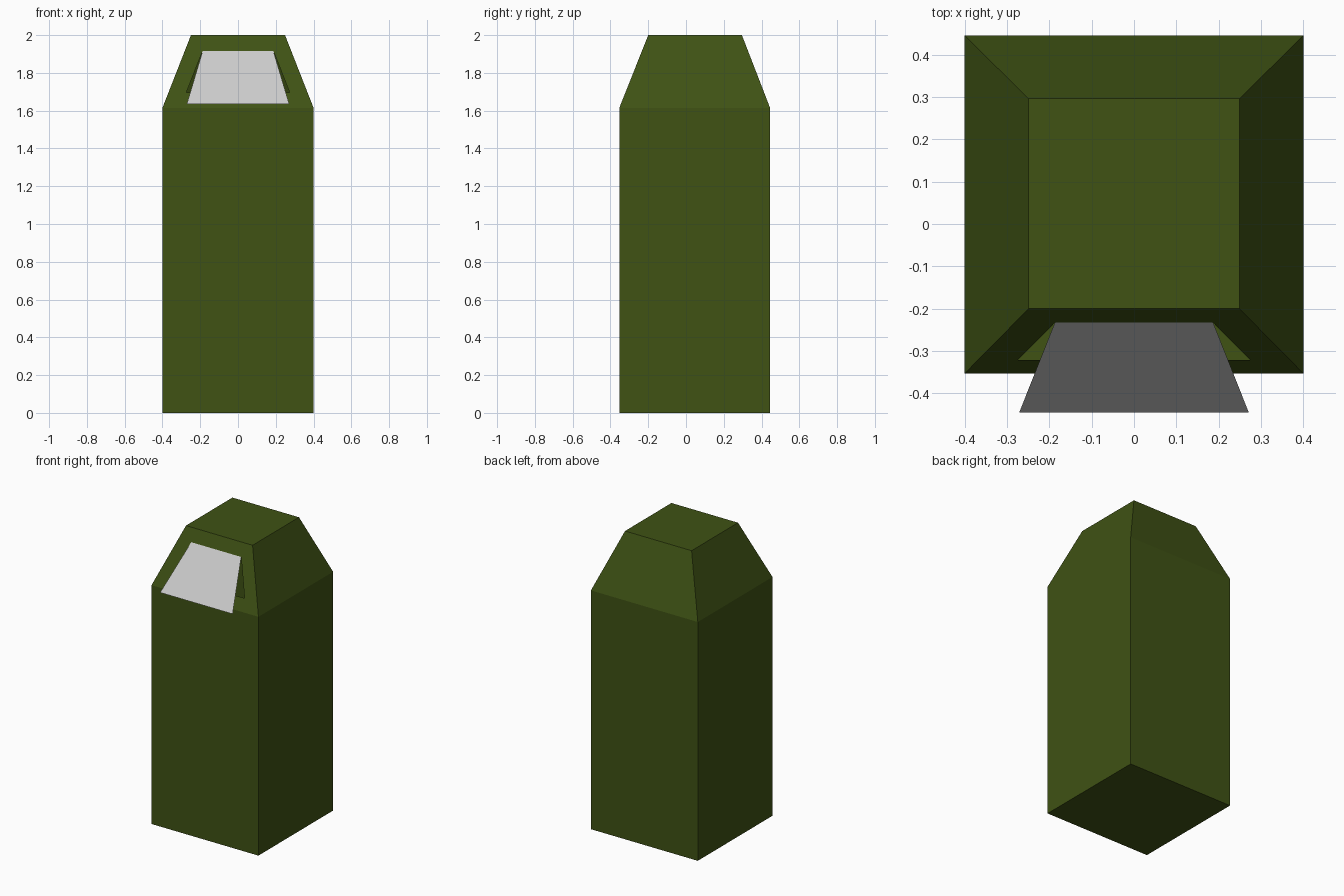
import bpy, bmesh

if "Cube" in bpy.data.objects:
    bpy.data.objects.remove(bpy.data.objects["Cube"])


def material(name, color):
    mat = bpy.data.materials.new(name)
    mat.diffuse_color = color
    mat.use_nodes = True
    mat.node_tree.nodes["Principled BSDF"].inputs["Base Color"].default_value = mat.diffuse_color
    return mat


def finish(bm, name, mat=None):
    mesh = bpy.data.meshes.new(name)
    bm.to_mesh(mesh)
    bm.free()
    obj = bpy.data.objects.new(name, mesh)
    bpy.context.collection.objects.link(obj)
    if mat:
        mesh.materials.append(mat)
    return obj


def ring(bm, hx, y0, y1, z):
    return [bm.verts.new(p) for p in
            ((-hx, y0, z), (hx, y0, z), (hx, y1, z), (-hx, y1, z))]


def trapezoid(bm, low, high):
    # each end is (half width, y, z)
    return [bm.verts.new(p) for p in
            ((-low[0], *low[1:]), low, high, (-high[0], *high[1:]))]


def slope_y(z):
    # depth of the sloping front panel at a height
    return -0.353 + (z - 1.615) * (0.153 / 0.385)


# Hollow bin body with a tapered hood
bm = bmesh.new()
base = ring(bm, 0.4, -0.353, 0.445, 0)
shoulder = ring(bm, 0.4, -0.353, 0.445, 1.615)
top = ring(bm, 0.249, -0.2, 0.296, 2)
bm.faces.new(base[::-1])
bm.faces.new(top)
for i in range(4):
    j = (i + 1) % 4
    bm.faces.new((base[i], base[j], shoulder[j], shoulder[i]))
    if i:
        bm.faces.new((shoulder[i], shoulder[j], top[j], top[i]))

# Sloping front panel framed around the opening
outer = [shoulder[0], shoulder[1], top[1], top[0]]
hole = trapezoid(bm, (0.274, slope_y(1.695), 1.695), (0.187, slope_y(1.917), 1.917))
for i in range(4):
    j = (i + 1) % 4
    bm.faces.new((outer[i], outer[j], hole[j], hole[i]))
finish(bm, "bin_body", material("olive_green", (0.05, 0.085, 0.007, 1)))

# Thin flap hinged at the top of the opening
bm = bmesh.new()
bm.faces.new(trapezoid(bm, (0.271, -0.445, 1.635), (0.187, slope_y(1.917), 1.917)))
finish(bm, "flap")
